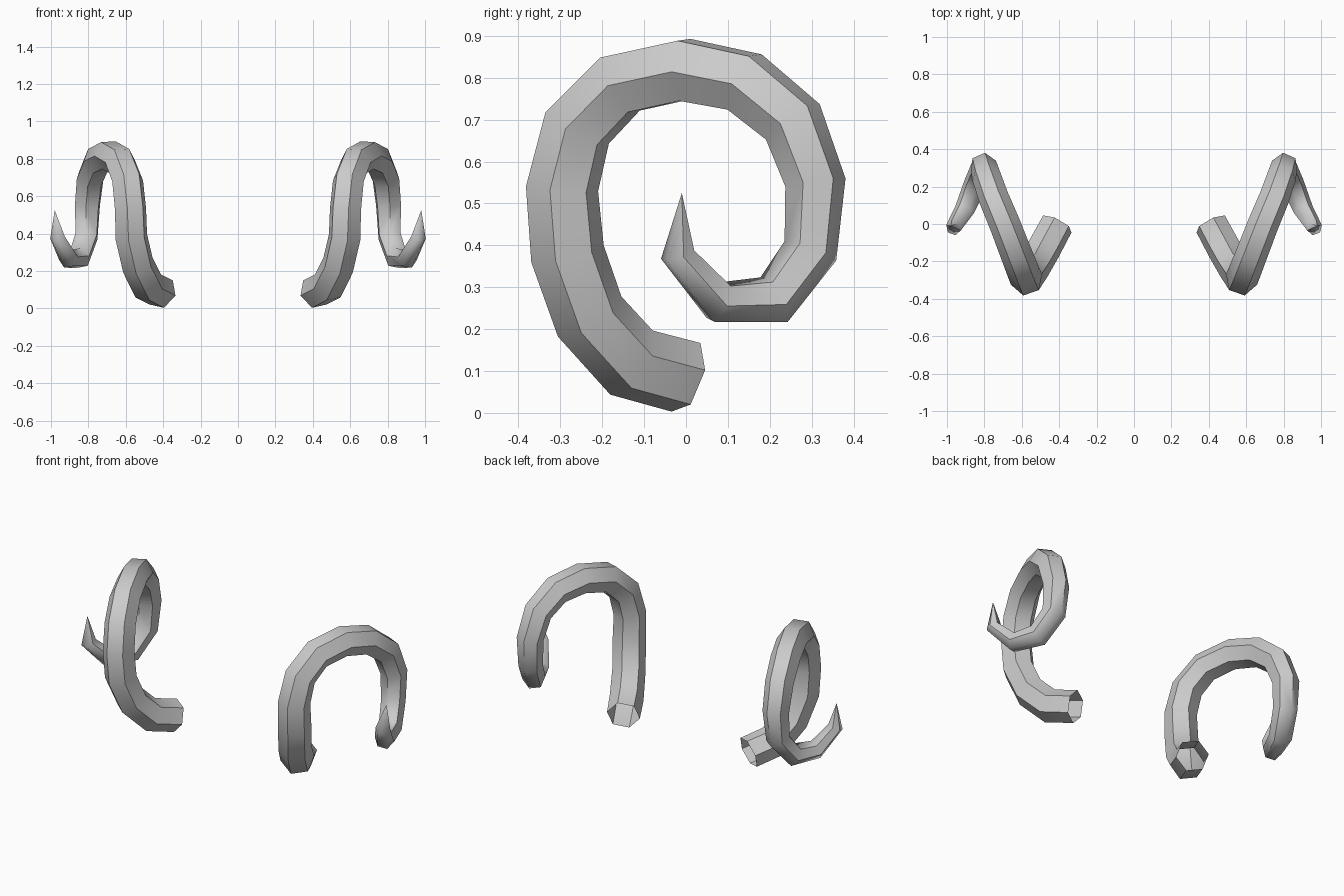
import bpy, bmesh, math
from mathutils import Vector, Quaternion

if "Cube" in bpy.data.objects:
    bpy.data.objects.remove(bpy.data.objects["Cube"])

# Horn centre line: x, y, z, radius; the last point is the tip
PATH = [
    (.41, 0, .085, .09), (.48, -.13, .12, .092), (.535, -.23, .23, .09),
    (.57, -.283, .38, .09), (.575, -.296, .535, .088), (.59, -.26, .68, .087),
    (.63, -.158, .785, .085), (.69, -.003, .819, .083), (.75, .14, .79, .081),
    (.79, .255, .695, .078), (.805, .309, .55, .073), (.81, .297, .387, .066),
    (.85, .21, .27, .063), (.905, .078, .265, .054), (.965, -.02, .378, .042),
    (.98, -.01, .525, 0)]
SIDES = 6


def build_horn(name, side):
    bm = bmesh.new()
    pts = [Vector(p[:3]) for p in PATH]
    tangent = Vector((.45, -.85, .28)).normalized()
    spoke = Vector((-.075, -.045, -.017))
    rings = []
    # Hexagonal rings carried along the path without extra twist
    for i in range(len(pts) - 1):
        if i:
            new = ((pts[i] - pts[i-1]).normalized() + (pts[i+1] - pts[i]).normalized()).normalized()
            spoke = tangent.rotation_difference(new) @ spoke
            tangent = new
        spoke = (spoke - tangent * spoke.dot(tangent)).normalized()
        ring = []
        for k in range(SIDES):
            q = Quaternion(tangent, math.tau * k / SIDES)
            v = pts[i] + q @ spoke * PATH[i][3]
            ring.append(bm.verts.new((v.x * side, v.y, v.z)))
        rings.append(ring)
    # Tube walls; the base stays open
    for a, b in zip(rings, rings[1:]):
        for k in range(SIDES):
            j = (k + 1) % SIDES
            bm.faces.new((a[k], a[j], b[j], b[k]))
    # Pointed tip
    tip = bm.verts.new((pts[-1].x * side, pts[-1].y, pts[-1].z))
    for k in range(SIDES):
        bm.faces.new((rings[-1][k], rings[-1][(k + 1) % SIDES], tip))
    if side < 0:
        bmesh.ops.reverse_faces(bm, faces=bm.faces[:])
    mesh = bpy.data.meshes.new(name)
    bm.to_mesh(mesh)
    bm.free()
    horn = bpy.data.objects.new(name, mesh)
    bpy.context.collection.objects.link(horn)
    # Smooth flanks, crisp ridges
    bpy.context.view_layer.objects.active = horn
    horn.select_set(True)
    bpy.ops.object.shade_smooth_by_angle(angle=math.radians(58))
    horn.select_set(False)


build_horn("right_horn", 1)
build_horn("left_horn", -1)
